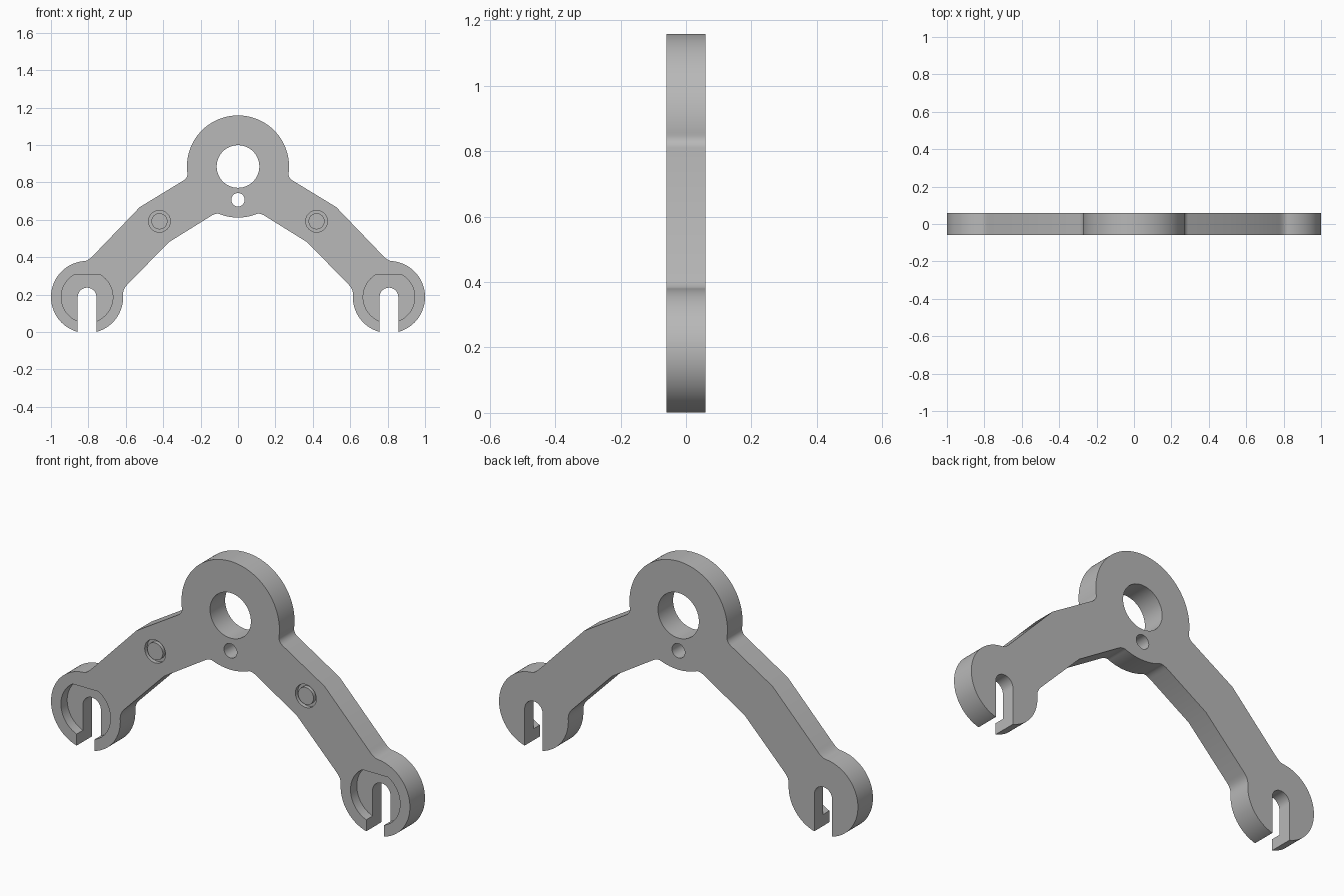
import bpy, bmesh
from math import cos, sin, radians, asin, degrees

if "Cube" in bpy.data.objects:
    bpy.data.objects.remove(bpy.data.objects["Cube"])

HALF = 0.06                       # half the plate thickness
HUB, HUB_R = (0, 0.885), 0.273
EYE, EYE_R = (0.807, 0.187), 0.193
SLOT_W = 0.05

grey = bpy.data.materials.new("plain grey")
grey.use_nodes = True
colour = (0.48, 0.48, 0.48, 1)
grey.diffuse_color = colour
grey.node_tree.nodes["Principled BSDF"].inputs["Base Color"].default_value = colour


def arc(centre, r, a0, a1, n=48):
    return [(centre[0] + r * cos(radians(a0 + (a1 - a0) * i / n)),
             centre[1] + r * sin(radians(a0 + (a1 - a0) * i / n))) for i in range(n + 1)]


def circle(centre, r, n=64):
    return arc(centre, r, 0, 360, n)[:-1]


def fillet(a, corner, b, n=6):
    """Curved transition from a to b, strictly between the two end points."""
    ts = [i / n for i in range(1, n)]
    return [tuple((1 - t) ** 2 * a[k] + 2 * t * (1 - t) * corner[k] + t * t * b[k]
                  for k in (0, 1)) for t in ts] + [b]


def mirror(points):
    return [(-x, z) for x, z in reversed(points)]


def prism(name, outline, y0=-0.2, y1=0.2):
    """Extrude an x-z outline along y."""
    bm = bmesh.new()
    face = bm.faces.new([bm.verts.new((x, y0, z)) for x, z in outline])
    top = bmesh.ops.extrude_face_region(bm, geom=[face])["geom"]
    bmesh.ops.translate(bm, vec=(0, y1 - y0, 0),
                        verts=[v for v in top if isinstance(v, bmesh.types.BMVert)])
    bmesh.ops.recalc_face_normals(bm, faces=bm.faces)
    mesh = bpy.data.meshes.new(name)
    bm.to_mesh(mesh)
    bm.free()
    mesh.materials.append(grey)
    ob = bpy.data.objects.new(name, mesh)
    bpy.context.collection.objects.link(ob)
    return ob


def cut(target, cutter):
    """Subtract the cutter and remove it."""
    cutter.hide_render = True
    mod = target.modifiers.new("cut", "BOOLEAN")
    mod.operation, mod.solver, mod.object = "DIFFERENCE", "EXACT", cutter
    bpy.context.view_layer.objects.active = target
    bpy.ops.object.modifier_apply(modifier=mod.name)
    bpy.data.objects.remove(cutter)


# Bracket outline: hub underside, bent arm, slotted eye, back up to the hub
half = arc(HUB, HUB_R, -90, -68, 12)
half += fillet(half[-1], (0.12, 0.636), (0.145, 0.62))
half += [(0.37, 0.48), (0.592, 0.253)]
eye = arc(EYE, EYE_R, 176, 446, 80)
half += fillet(half[-1], (0.615, 0.23), eye[0]) + eye[1:]
half += fillet(half[-1], (0.80, 0.381), (0.775, 0.408))
half += [(0.525, 0.668), (0.29, 0.811)]
crown = arc(HUB, HUB_R, -6, 90, 40)
half += fillet(half[-1], (0.265, 0.828), crown[0]) + crown[1:]
bracket = prism("bracket", half + mirror(half)[1:-1], -HALF, HALF)

# Hub bore and pin hole
cut(bracket, prism("bore_cutter", circle(HUB, 0.114)))
cut(bracket, prism("pin_cutter", circle((0, 0.707), 0.036, 40)))

for side in (-1, 1):
    cx, cz = side * EYE[0], EYE[1]
    # Flat-topped recess on the front of the eye
    rise = degrees(asin(0.118 / 0.138))
    recess = arc((cx, cz), 0.138, 180 - rise, 360 + rise, 64)
    cut(bracket, prism("recess_cutter", recess, -0.2, -HALF + 0.05))
    # Open slot with a round top
    slot = arc((cx, cz), SLOT_W, 0, 180, 24) + [(cx - SLOT_W, -0.1), (cx + SLOT_W, -0.1)]
    cut(bracket, prism("slot_cutter", slot))
    # Ring groove on the arm
    spot = (side * 0.42, 0.592)
    groove = prism("groove_cutter", circle(spot, 0.058, 48), -0.1, -HALF + 0.02)
    cut(groove, prism("groove_core", circle(spot, 0.043, 48)))
    cut(bracket, groove)

bpy.ops.object.select_all(action="DESELECT")
bracket.select_set(True)
bpy.context.view_layer.objects.active = bracket
bpy.ops.object.shade_smooth_by_angle(angle=radians(20))
